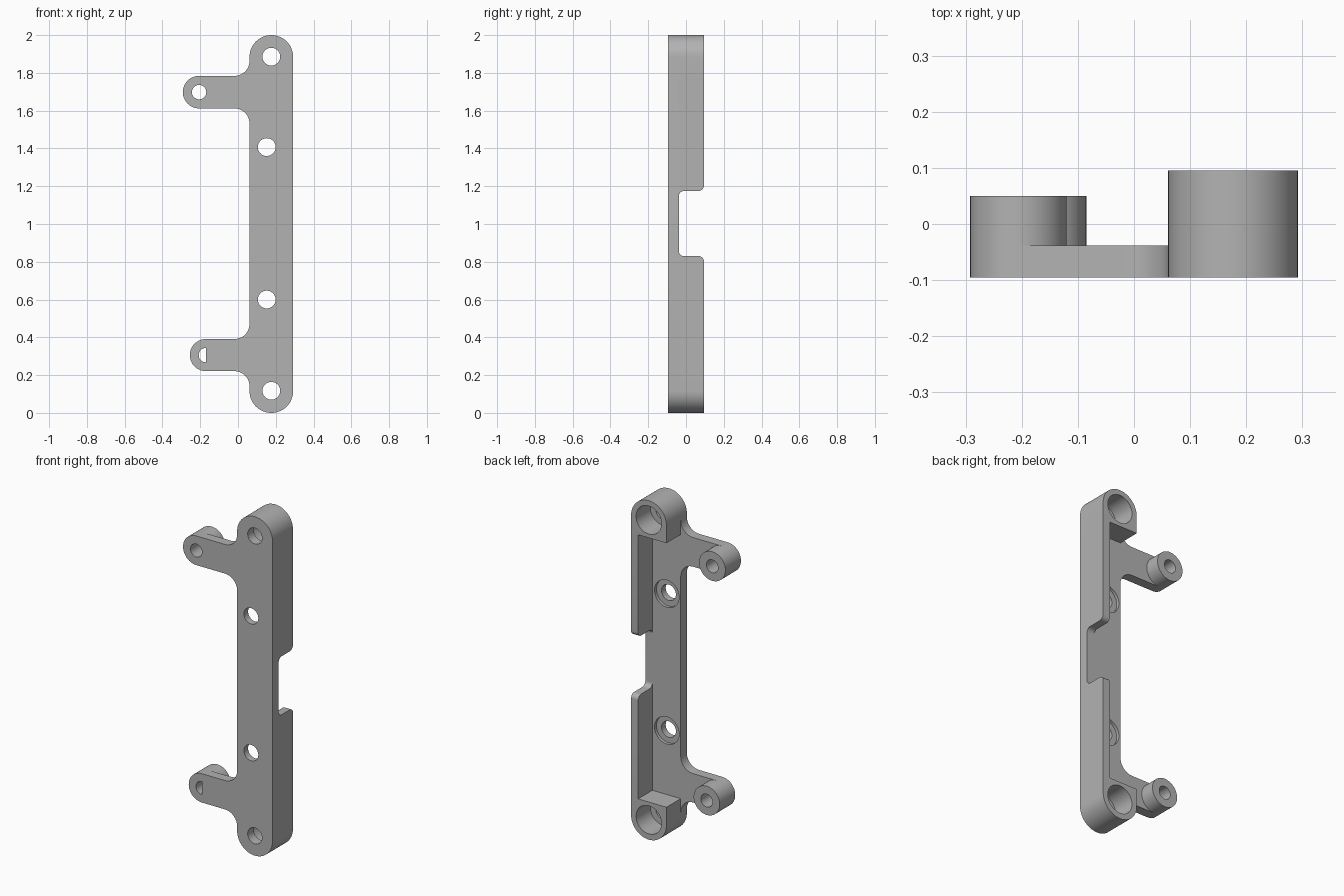
import bpy
import bmesh
import math
from mathutils import Vector

scene = bpy.context.scene
if "Cube" in bpy.data.objects:
    bpy.data.objects.remove(bpy.data.objects["Cube"], do_unlink=True)

grey = bpy.data.materials.new("plain grey")
grey.use_nodes = True
grey.diffuse_color = (0.45, 0.45, 0.45, 1)
grey.node_tree.nodes["Principled BSDF"].inputs["Base Color"].default_value = grey.diffuse_color

# Main levels along y, and the upright's edges along x
FRONT, FLOOR, BOSS_TOP, BACK = -0.095, -0.038, 0.05, 0.095
INNER, OUTER, WALL = 0.061, 0.292, 0.246
MID = (INNER + OUTER) / 2
CAP = (OUTER - INNER) / 2
LOW, HIGH = 0.222, 1.78


def rounded(corners, steps=14):
    """Outline from (u, v, radius) corners, each blended by a tangent arc."""
    out = []
    for i, (u, v, r) in enumerate(corners):
        p = Vector((u, v))
        if r == 0:
            out.append(p)
            continue
        a = (Vector(corners[i - 1][:2]) - p).normalized()
        b = (Vector(corners[(i + 1) % len(corners)][:2]) - p).normalized()
        centre = p + (a + b) * r          # all corners are square
        for k in range(steps + 1):
            t = math.pi / 2 * k / steps
            out.append(centre - b * r * math.cos(t) - a * r * math.sin(t))
    return [p for i, p in enumerate(out) if (p - out[i - 1]).length > 1e-4]


def prism(name, outline, start, end, axis="y"):
    """Extrude an outline (x, z) along y, or (y, z) along x."""
    bm = bmesh.new()
    place = (lambda p, d: (p[0], d, p[1])) if axis == "y" else (lambda p, d: (d, p[0], p[1]))
    rings = [[bm.verts.new(place(p, d)) for p in outline] for d in (start, end)]
    bm.faces.new(rings[0])
    bm.faces.new(rings[1])
    n = len(outline)
    for i in range(n):
        j = (i + 1) % n
        bm.faces.new((rings[0][i], rings[0][j], rings[1][j], rings[1][i]))
    bmesh.ops.recalc_face_normals(bm, faces=bm.faces)
    mesh = bpy.data.meshes.new(name)
    bm.to_mesh(mesh)
    bm.free()
    mesh.materials.append(grey)
    obj = bpy.data.objects.new(name, mesh)
    scene.collection.objects.link(obj)
    return obj


def circle(x, z, r, sweep=2 * math.pi, begin=0, n=48):
    count = n if sweep > 6 else n + 1
    return [(x + r * math.cos(begin + sweep * k / n),
             z + r * math.sin(begin + sweep * k / n)) for k in range(count)]


def select_only(obj):
    bpy.ops.object.select_all(action="DESELECT")
    obj.select_set(True)
    bpy.context.view_layer.objects.active = obj


def drill(obj, outline, start=-0.3, end=0.3):
    cutter = prism("cutter", outline, start, end)
    cutter.hide_render = True
    mod = obj.modifiers.new("hole", "BOOLEAN")
    mod.operation = "DIFFERENCE"
    mod.solver = "EXACT"
    mod.object = cutter
    select_only(obj)
    bpy.ops.object.modifier_apply(modifier=mod.name)
    bpy.data.objects.remove(cutter, do_unlink=True)


# Each arm: tip centre x, centre z, half width
upper_arm = (-0.206, 1.698, 0.086)
lower_arm = (-0.17, 0.306, 0.085)


def arm_corners(x, z, r, fillet=0.08):
    return [(INNER, z - r, fillet), (x - r, z - r, r), (x - r, z + r, r), (INNER, z + r, fillet)]


# Flat plate with both arms
plate = prism("base_plate", rounded(
    [(INNER, 0, CAP)] + arm_corners(*lower_arm) + arm_corners(*upper_arm)
    + [(INNER, 2, CAP), (OUTER, 2, CAP), (OUTER, 0, CAP)]), FRONT, FLOOR)
for z in (0.117, 1.886):
    drill(plate, circle(MID, z, 0.047))
for z in (0.6, 1.407):
    drill(plate, circle(0.152, z, 0.08), FLOOR - 0.018)
    drill(plate, circle(0.152, z, 0.047))
drill(plate, circle(upper_arm[0], upper_arm[1], 0.038))
# Lower arm only opens half of its bore
drill(plate, circle(lower_arm[0], lower_arm[1], 0.038, math.pi, math.pi / 2))

# Raised end blocks with wide bores
lower_block = prism("lower_end_block", rounded(
    [(INNER, 0, CAP), (OUTER, 0, CAP), (OUTER, LOW, 0), (INNER, LOW, 0)]), FLOOR, BACK)
drill(lower_block, circle(MID, 0.117, 0.083))
upper_block = prism("upper_end_block", rounded(
    [(INNER, HIGH, 0), (OUTER, HIGH, 0), (OUTER, 2, CAP), (INNER, 2, CAP)]), FLOOR, BACK)
drill(upper_block, circle(MID, 1.886, 0.083))

# Side wall with the rounded notch
base, soft = FLOOR - 0.001, 0.028
wall = prism("side_wall", rounded(
    [(base, LOW, 0), (BACK, LOW, 0), (BACK, 0.83, soft), (FLOOR, 0.83, soft),
     (FLOOR, 1.175, soft), (BACK, 1.175, soft), (BACK, HIGH, 0), (base, HIGH, 0)], 8),
    WALL, OUTER, "x")

# Round bosses on the arm tips
parts = [plate, lower_block, upper_block, wall]
for name, (x, z, r) in (("lower_boss", lower_arm), ("upper_boss", upper_arm)):
    boss = prism(name, circle(x, z, r, n=56), FLOOR, BOSS_TOP)
    drill(boss, circle(x, z, 0.038))
    parts.append(boss)

for obj in parts:
    select_only(obj)
    bpy.ops.object.shade_smooth_by_angle(angle=math.radians(30))
